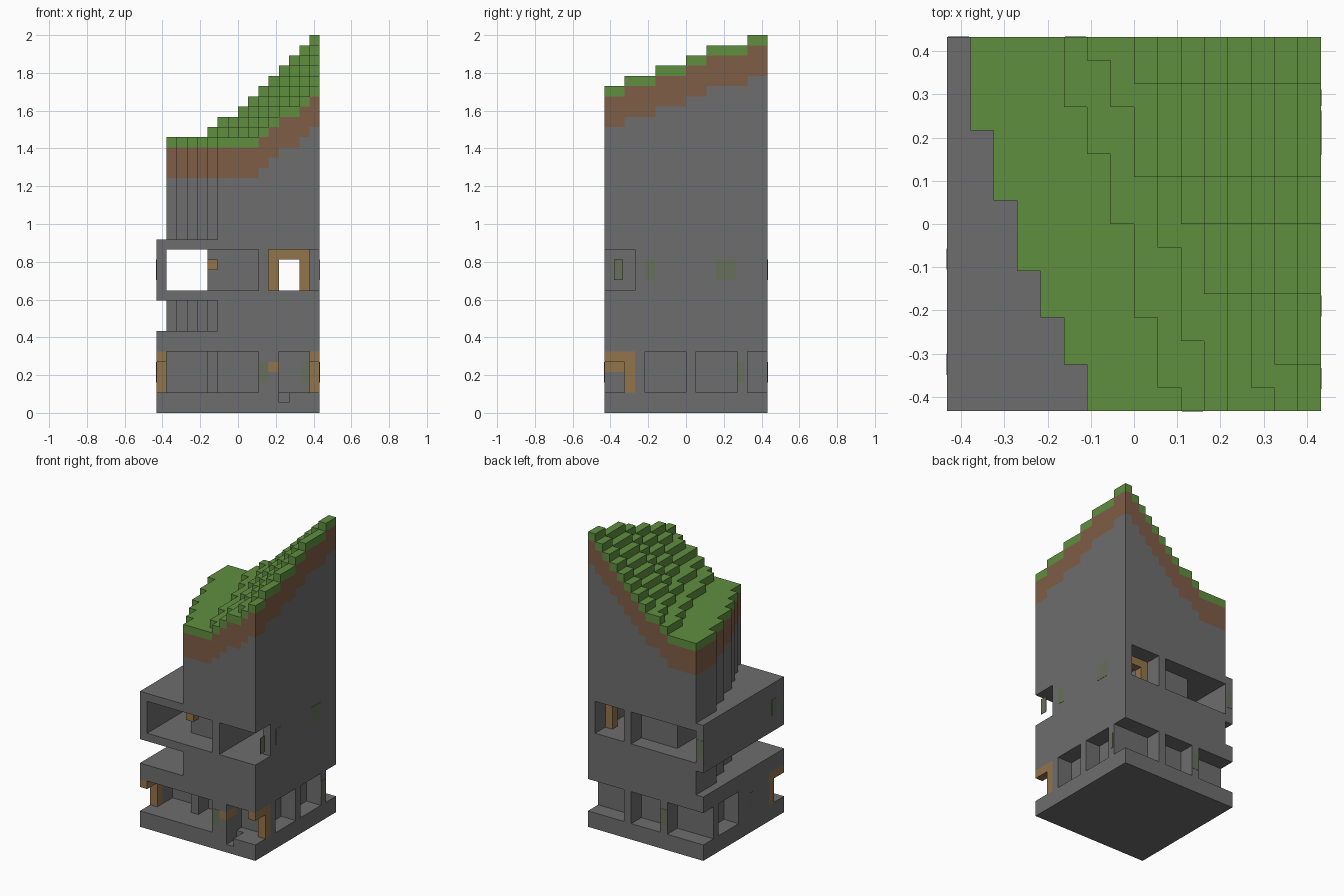
import bpy, bmesh
from mathutils import Vector

if "Cube" in bpy.data.objects:
    bpy.data.objects.remove(bpy.data.objects["Cube"])

N, TOP = 16, 37
UNIT = 2 / TOP


def material(name, rgb):
    m = bpy.data.materials.new(name)
    m.use_nodes = True
    m.diffuse_color = (*rgb, 1)
    bsdf = m.node_tree.nodes["Principled BSDF"]
    bsdf.inputs["Base Color"].default_value = (*rgb, 1)
    bsdf.inputs["Roughness"].default_value = 1
    return m


STONE = material("grey stone", (0.155, 0.155, 0.155))
WOOD = material("tan wood", (0.29, 0.178, 0.07))
SOIL = material("brown soil", (0.212, 0.109, 0.061))
GRASS = material("green grass", (0.117, 0.275, 0.051))
MOSS = material("dull moss", (0.135, 0.162, 0.105))

cells = {}  # grid cell -> part name


def box(x0, x1, y0, y1, z0, z1):
    """All grid cells in inclusive ranges."""
    return [(x, y, z) for x in range(x0, x1 + 1)
            for y in range(y0, y1 + 1) for z in range(z0, z1 + 1)]


def fill(part, *b):
    cells.update((c, part) for c in box(*b))


def carve(*b):
    for c in box(*b):
        cells.pop(c, None)


def point(x, y, z):
    return Vector((x - N / 2, y - N / 2, z)) * UNIT


# Ground slab with a small notch at the front
fill("ground_slab", 0, 15, 0, 15, 0, 1)
carve(12, 12, 0, 1, 1, 1)

# Lower storey: solid core with porches and bays cut into each side
fill("lower_walls", 0, 15, 0, 15, 2, 5)
for x0, x1, y0, y1 in [(0, 9, 0, 2), (12, 15, 0, 2),
                       (1, 4, 3, 4), (6, 9, 3, 4),
                       (14, 15, 4, 7), (14, 15, 9, 12), (0, 1, 9, 12),
                       (0, 4, 14, 15), (6, 9, 14, 15), (11, 15, 14, 15)]:
    carve(x0, x1, y0, y1, 2, 5)

# Timber corner brackets and a beam end
for x in (0, 15):
    fill("lower_timber", x, x, 0, 2, 5, 5)
    fill("lower_timber", x, x, 2, 2, 2, 4)
fill("lower_timber", 11, 11, 0, 1, 4, 4)

# Floor slab between the storeys
fill("middle_slab", 0, 15, 0, 15, 6, 7)

# Upper storey: ring slabs, through passages and open front corner
fill("upper_storey", 0, 15, 0, 15, 11, 16)
for x0, x1, y0, y1 in [(1, 4, 0, 15), (5, 9, 0, 2), (5, 9, 14, 15),
                       (11, 14, 0, 15), (15, 15, 0, 2)]:
    carve(x0, x1, y0, y1, 12, 15)

# Timber door frame in the passage and a beam end
fill("upper_timber", 11, 14, 13, 13, 12, 15)
carve(12, 13, 13, 13, 12, 14)
fill("upper_timber", 5, 5, 2, 2, 14, 14)


def step(y, limits, values):
    """Value of the band that row y lies in."""
    return values[sum(y >= l for l in limits)]


def height(x, y):
    """Hill height over a column."""
    starts = [step(y, (1, 4, 8, 11, 13), (10, 9, 8, 7, 6, 5)),
              step(y, (3, 7, 10, 13, 15), (11, 10, 9, 8, 7, 6))]
    base = step(y, (5, 8, 10, 14), (12, 11, 10, 9, 8))
    for n in range(8):
        starts.append(base + n + ((n >= 1 and y == 0) or (n >= 2 and y <= 1)))
    return 27 + sum(x >= s for s in starts)


# Tower with a ragged side, topped by soil and a stepped grass slope
for y in range(N):
    for x in range(step(y, (2, 4, 6, 9, 12), (6, 5, 4, 3, 2, 1)), N):
        h = height(x, y)
        fill("tower_foot", x, x, y, y, 8, 10)
        fill("tower_body", x, x, y, y, 17, h - 5)
        fill("soil_layer", x, x, y, y, h - 4, h - 2)
        fill("grass_slope", x, x, y, y, h - 1, h - 1)


def make_object(name, mat, bm):
    mesh = bpy.data.meshes.new(name)
    bm.to_mesh(mesh)
    bm.free()
    mesh.materials.append(mat)
    bpy.context.collection.objects.link(bpy.data.objects.new(name, mesh))


def build(part, mat):
    """Mesh the exposed sides of a part's cells."""
    bm = bmesh.new()
    for c, p in cells.items():
        if p != part:
            continue
        for axis in range(3):
            for side in (0, 1):
                near = list(c)
                near[axis] += 2 * side - 1
                if tuple(near) in cells:
                    continue
                a, b = (axis + 1) % 3, (axis + 2) % 3
                loop = []
                for da, db in ((0, 0), (1, 0), (1, 1), (0, 1)):
                    q = list(c)
                    q[axis] += side
                    q[a] += da
                    q[b] += db
                    loop.append(bm.verts.new(point(*q)))
                bm.faces.new(loop if side else loop[::-1])
    bmesh.ops.remove_doubles(bm, verts=bm.verts, dist=UNIT / 100)
    make_object(part, mat, bm)


special = {"lower_timber": WOOD, "upper_timber": WOOD,
           "soil_layer": SOIL, "grass_slope": GRASS}
for part in dict.fromkeys(cells.values()):
    build(part, special.get(part, STONE))

# Thin moss patches: centre on a wall (grid units), thin axis, width
patches = [((10.5, 0, 4), 1, 0.9), ((14.6, 3, 4), 1, 0.7),
           ((16, 13.4, 4), 0, 0.7), ((16, 1.4, 14), 0, 0.9),
           ((16, 4.5, 14), 0, 0.9), ((16, 11.9, 14), 0, 1.9),
           ((5.5, 16, 4), 1, 0.9), ((0.5, 16, 14), 1, 0.9),
           ((0, 2, 14), 0, 0.9), ((0, 6.5, 4), 0, 0.9)]
bm = bmesh.new()
for centre, axis, width in patches:
    size = Vector((width, width, 2)) * UNIT
    size[axis] = 0.003
    made = bmesh.ops.create_cube(bm, size=1)["verts"]
    bmesh.ops.scale(bm, vec=size, verts=made)
    bmesh.ops.translate(bm, vec=point(*centre), verts=made)
make_object("moss_patches", MOSS, bm)
